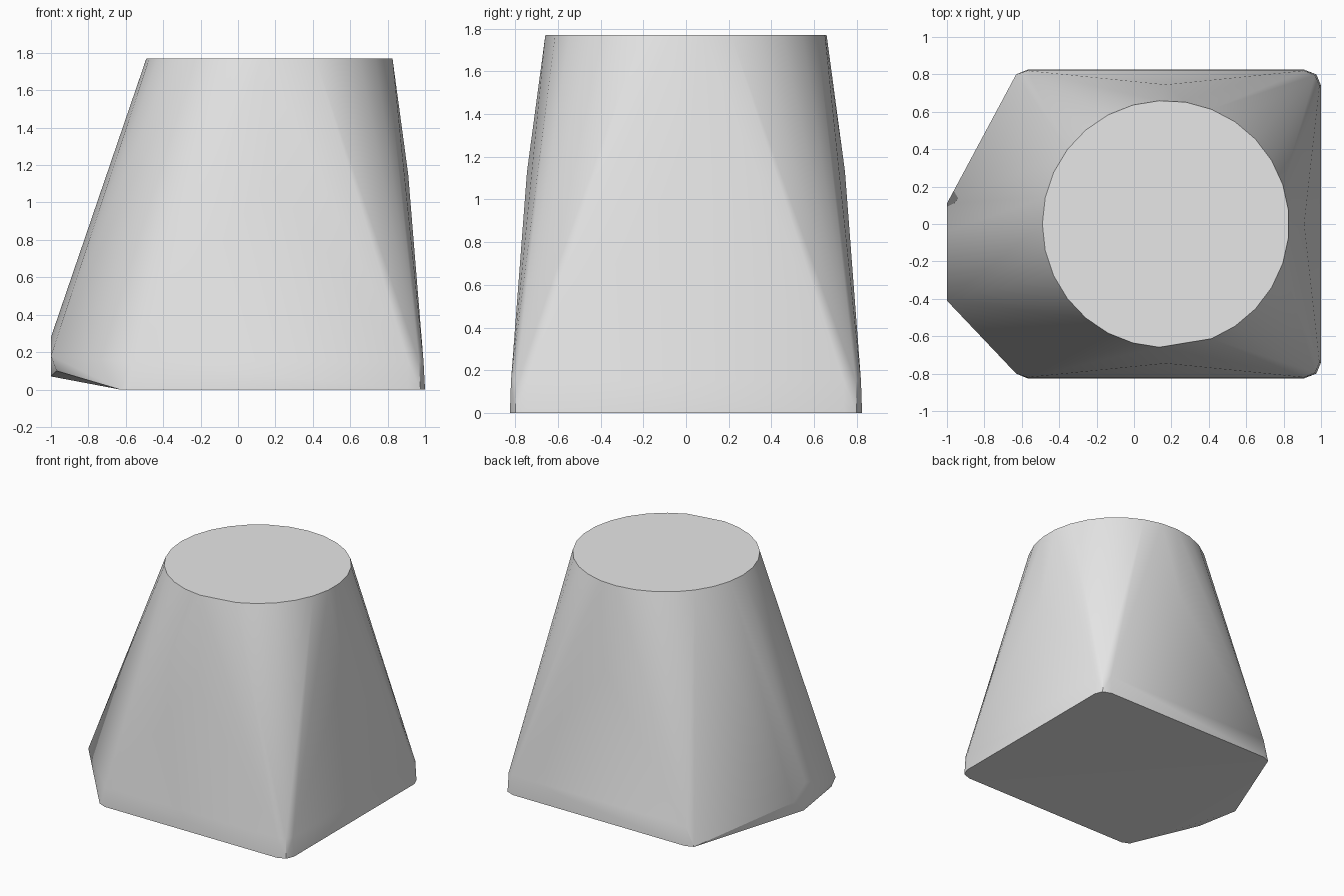
import bpy, bmesh
from math import pi, cos, sin, radians

cube = bpy.data.objects.get("Cube")
if cube:
    bpy.data.objects.remove(cube, do_unlink=True)

grey = bpy.data.materials.new("light grey")
grey.use_nodes = True
colour = (0.8, 0.8, 0.8, 1)
grey.diffuse_color = colour
grey.node_tree.nodes["Principled BSDF"].inputs["Base Color"].default_value = colour

CENTRE, RADIUS, HEIGHT, SIDES = 0.17, 0.66, 1.77, 29
points = []

# Round flat top, with one vertex missing at the front
for i in range(SIDES):
    a = pi + i * 2 * pi / SIDES
    if i != 8:
        points.append((CENTRE + RADIUS * cos(a), RADIUS * sin(a), HEIGHT))

# Rectangular base with small clipped corners, and a low belt above it
for side in (-1, 1):
    for x, y in ((1, 0.74), (0.975, 0.8), (0.91, 0.825), (-0.57, 0.825), (-0.63, 0.8)):
        points.append((x, side * y, 0))
    for x, y in ((0.992, 0.74), (0.968, 0.795), (0.91, 0.82), (-0.57, 0.82)):
        points.append((x, side * y, 0.15))
    # Slight bulge in the middle of the front and back walls
    points.append((CENTRE, side * 0.745, 1.13))

# Bulge of the straight wall
points.append((0.91, 0, 1.15))

# Raised facet at the sloping end
points += [(-1, -0.04, 0.28), (-1, -0.41, 0.18), (-0.97, -0.4, 0.1),
           (-1, -0.02, 0.07), (-1, 0.11, 0.18)]

# Skin the outline
bm = bmesh.new()
for p in points:
    bm.verts.new(p)
hull = bmesh.ops.convex_hull(bm, input=bm.verts[:])
loose = [v for v in bm.verts if not v.link_faces]
bmesh.ops.delete(bm, geom=loose, context='VERTS')
bmesh.ops.dissolve_limit(bm, angle_limit=radians(0.1), verts=bm.verts[:], edges=bm.edges[:])
bmesh.ops.recalc_face_normals(bm, faces=bm.faces[:])

mesh = bpy.data.meshes.new("tapered_block")
bm.to_mesh(mesh)
bm.free()
mesh.materials.append(grey)
block = bpy.data.objects.new("tapered_block", mesh)
bpy.context.collection.objects.link(block)

# Smooth walls with crisp top and bottom rims
bpy.ops.object.select_all(action='DESELECT')
block.select_set(True)
bpy.context.view_layer.objects.active = block
bpy.ops.object.shade_smooth_by_angle(angle=radians(35))
